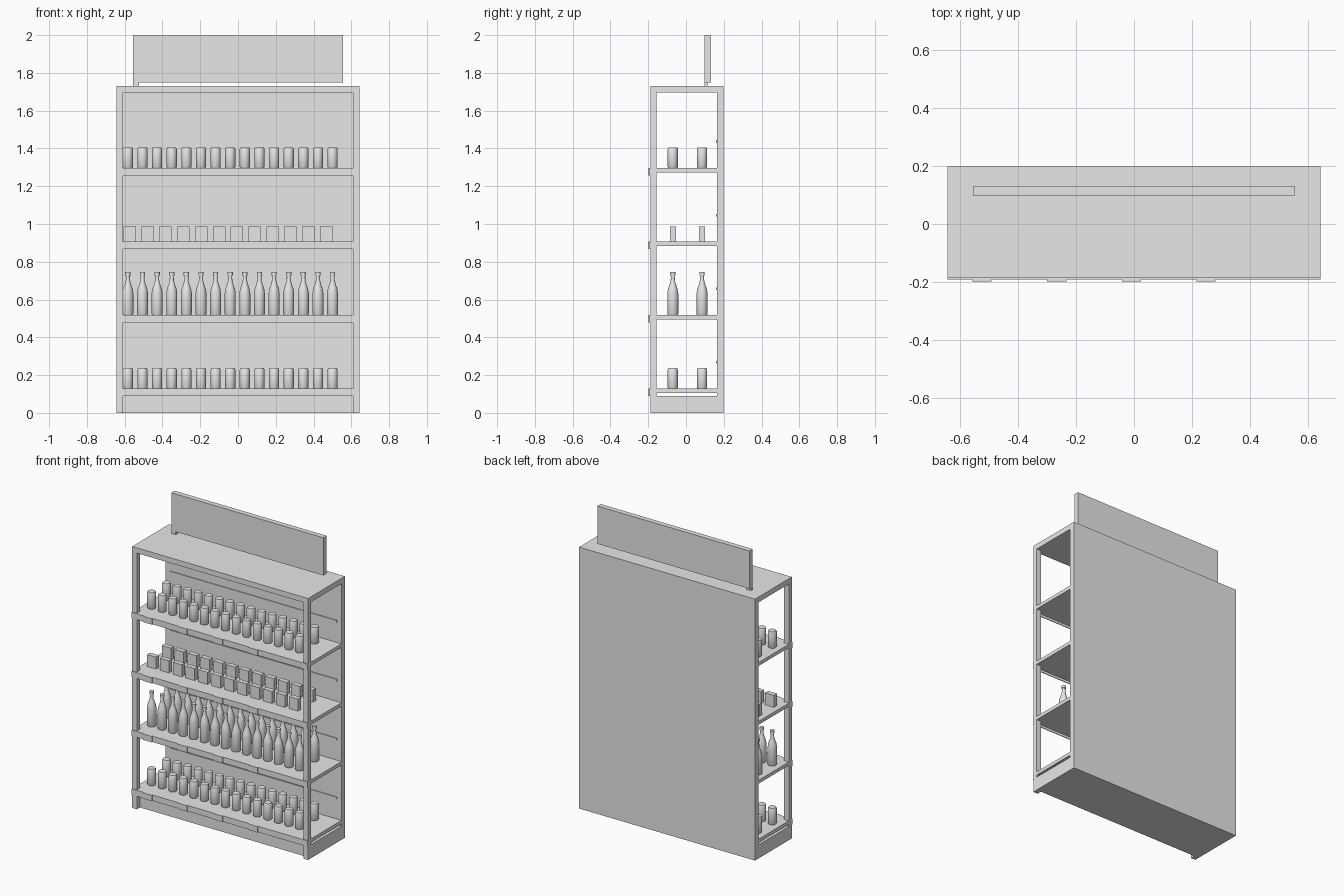
import bpy
import bmesh
import math

if "Cube" in bpy.data.objects:
    bpy.data.objects.remove(bpy.data.objects["Cube"])

# One plain grey for everything
grey = bpy.data.materials.new("plain_grey")
grey.use_nodes = True
grey.diffuse_color = (0.8, 0.8, 0.8, 1)
grey.node_tree.nodes["Principled BSDF"].inputs["Base Color"].default_value = (0.8, 0.8, 0.8, 1)


def add_object(name, mesh, location=(0, 0, 0)):
    obj = bpy.data.objects.new(name, mesh)
    obj.location = location
    bpy.context.collection.objects.link(obj)
    return obj


def box_mesh(name, x, y, z):
    """Box spanning the given (min, max) ranges."""
    bm = bmesh.new()
    bmesh.ops.create_cube(bm, size=1)
    for v in bm.verts:
        v.co = [r[0] if c < 0 else r[1] for c, r in zip(v.co, (x, y, z))]
    mesh = bpy.data.meshes.new(name)
    bm.to_mesh(mesh)
    bm.free()
    mesh.materials.append(grey)
    return mesh


def box(name, x, y, z):
    return add_object(name, box_mesh(name, x, y, z))


def lathe_mesh(name, profile, sides=16):
    """Closed solid of revolution from (radius, height) points."""
    bm = bmesh.new()
    rings = []
    for r, h in profile:
        angles = [math.tau * i / sides for i in range(sides)]
        rings.append([bm.verts.new((r * math.cos(a), r * math.sin(a), h)) for a in angles])
    for low, high in zip(rings, rings[1:]):
        for i in range(sides):
            j = (i + 1) % sides
            bm.faces.new((low[i], low[j], high[j], high[i]))
    bm.faces.new(rings[0][::-1])
    bm.faces.new(rings[-1])
    mesh = bpy.data.meshes.new(name)
    bm.to_mesh(mesh)
    bm.free()
    mesh.materials.append(grey)
    mesh.shade_smooth()
    mesh.set_sharp_from_angle(angle=math.radians(35))
    return mesh


def stock(name, mesh, count, start, step, z):
    """Two rows of the same product along a shelf."""
    for row, y in (("front", -0.07), ("back", 0.085)):
        for i in range(count):
            add_object(f"{name}_{row}_{i + 1}", mesh, (start + i * step, y, z))


half = 0.644      # half width of the rack
inner = 0.61      # inner edge of the posts
front = -0.187    # front of the posts
inside = -0.155   # back of the posts
panel = 0.163     # front of the back panel
back = 0.198
top = 1.73

# Frame
box("back_panel", (-half, half), (panel, back), (0, top))
box("top_board", (-half, half), (front, panel), (1.695, top))
box("base", (-half, half), (inside, panel), (0, 0.09))
for side, sign in (("left", 1), ("right", -1)):
    box(f"{side}_post", sorted((sign * inner, sign * half)), (front, inside), (0, 1.695))

# Shelves with front lip, label holders and a rail on the back panel
shelf_tops = [0.128 + 0.3895 * i for i in range(4)]
for n, z in enumerate(shelf_tops, 1):
    box(f"shelf_{n}", (-half, half), (inside, panel), (z - 0.023, z))
    box(f"shelf_front_{n}", (-inner, inner), (front, inside), (z - 0.023, z))
    box(f"shelf_lip_{n}", (-half, half), (-0.192, front), (z - 0.039, z))
    box(f"back_rail_{n}", (-inner, inner), (panel - 0.005, panel), (z + 0.133, z + 0.147))
    for i in range(4):
        x = -0.525 + 0.258 * i
        box(f"label_holder_{n}_{i + 1}", (x - 0.033, x + 0.033), (-0.198, -0.192), (z - 0.039, z))

# Sign board on its single foot
box("sign_board", (-0.557, 0.557), (0.098, 0.132), (1.75, 2))
box("sign_foot", (-0.557, -0.525), (0.098, 0.115), (top, 1.75))

# Products
can = lathe_mesh("can", [(0.024, 0), (0.027, 0.005), (0.027, 0.1), (0.023, 0.109)])
bottle = lathe_mesh("bottle", [
    (0.026, 0), (0.029, 0.006), (0.029, 0.115), (0.025, 0.14), (0.016, 0.165),
    (0.011, 0.185), (0.01, 0.21), (0.014, 0.211), (0.014, 0.228)])
carton = box_mesh("carton", (-0.033, 0.033), (-0.016, 0.016), (0, 0.08))
stock("lower_can", can, 15, -0.583, 0.0774, shelf_tops[0])
stock("bottle", bottle, 15, -0.583, 0.0774, shelf_tops[1])
stock("carton", carton, 12, -0.573, 0.0945, shelf_tops[2])
stock("upper_can", can, 15, -0.583, 0.0774, shelf_tops[3])
